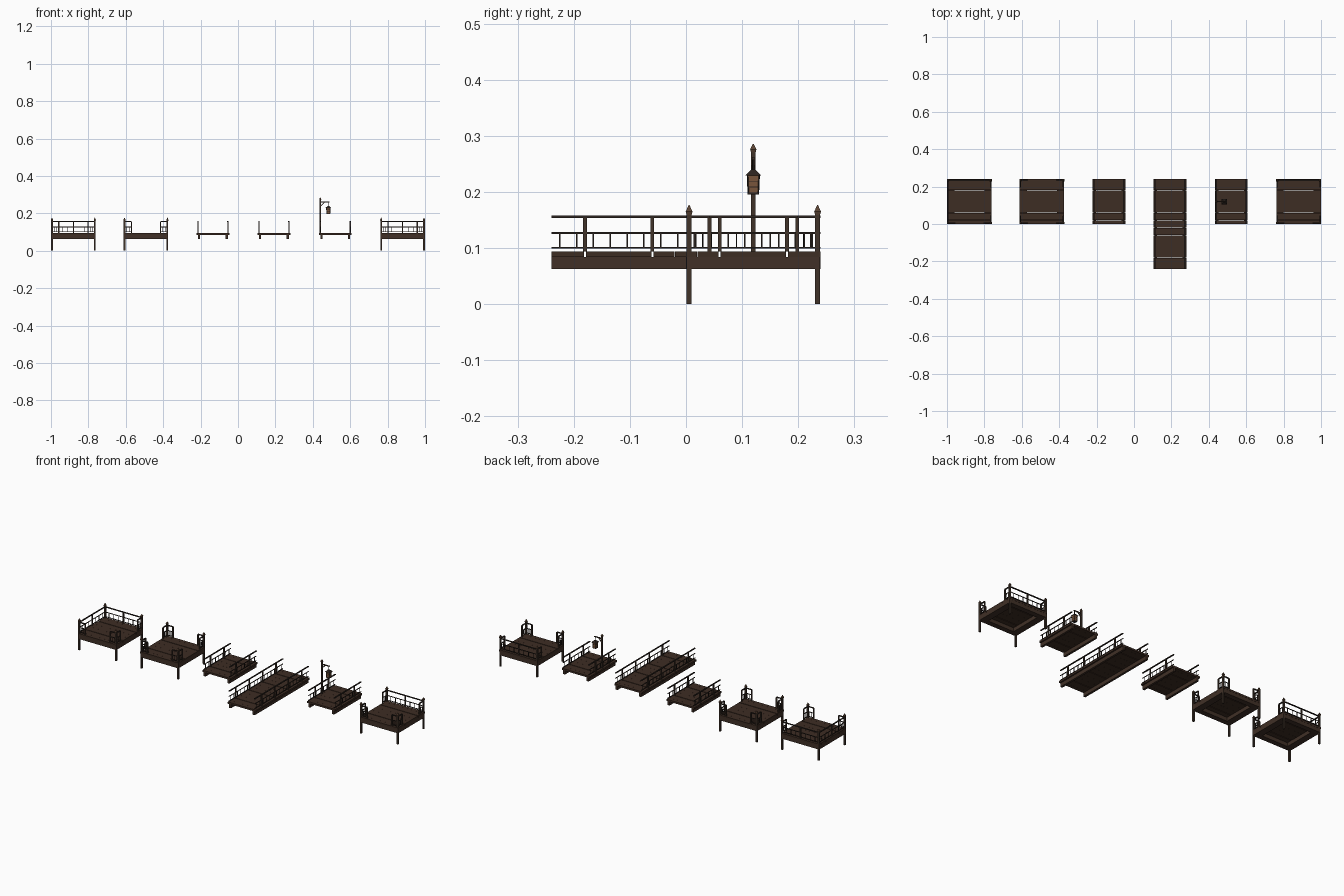
import bpy, bmesh, math
from mathutils import Vector, Matrix

if "Cube" in bpy.data.objects:
    bpy.data.objects.remove(bpy.data.objects["Cube"])


def material(name, col):
    m = bpy.data.materials.new(name)
    m.diffuse_color = (*col, 1)
    m.use_nodes = True
    m.node_tree.nodes["Principled BSDF"].inputs["Base Color"].default_value = m.diffuse_color
    return m


DECK = material("deck brown", (0.048, 0.026, 0.017))
BEAM = material("beam brown", (0.052, 0.030, 0.020))
POST = material("post brown", (0.050, 0.032, 0.022))
RAIL = material("dark rail", (0.026, 0.018, 0.014))
CAP = material("cap brown", (0.10, 0.055, 0.032))
PAPER = material("lantern tan", (0.20, 0.095, 0.045))


class Part:
    """Collects simple solids into one named object."""

    def __init__(self, name, mat):
        self.name, self.mat, self.bm = name, mat, bmesh.new()

    def box(self, x0, x1, y0, y1, z0, z1):
        mat = Matrix.Translation(((x0 + x1) / 2, (y0 + y1) / 2, (z0 + z1) / 2)) @ \
            Matrix.Diagonal((abs(x1 - x0), abs(y1 - y0), abs(z1 - z0), 1))
        bmesh.ops.create_cube(self.bm, size=1, matrix=mat)

    def pole(self, x, y, w, z0, z1):
        self.box(x - w / 2, x + w / 2, y - w / 2, y + w / 2, z0, z1)

    def taper(self, x, y, r0, r1, z0, z1, sides=4):
        mat = Matrix.Translation((x, y, (z0 + z1) / 2)) @ Matrix.Rotation(math.pi / sides, 4, 'Z')
        bmesh.ops.create_cone(self.bm, cap_ends=True, segments=sides, radius1=r0,
                              radius2=r1, depth=z1 - z0, matrix=mat)

    def bar(self, a, b, w):
        a, b = Vector(a), Vector(b)
        rot = (b - a).to_track_quat('Z', 'Y').to_matrix().to_4x4()
        mat = Matrix.Translation((a + b) / 2) @ rot @ Matrix.Diagonal((w, w, (b - a).length, 1))
        bmesh.ops.create_cube(self.bm, size=1, matrix=mat)

    def done(self):
        me = bpy.data.meshes.new(self.name)
        self.bm.to_mesh(me)
        self.bm.free()
        me.materials.append(self.mat)
        ob = bpy.data.objects.new(self.name, me)
        bpy.context.collection.objects.link(ob)


TOP = 0.094          # deck surface height
RAILS = ((0.156, 0.004, 0.007), (0.127, 0.0028, 0.004), (0.101, 0.0028, 0.004))


def planks(name, cx, half, y0, y1):
    """Boards across the deck, with an open gap every third joint."""
    p = Part(name, DECK)
    edges = [y0] + [y0 + 0.02 + 0.04 * i for i in range(round((y1 - y0) / 0.04))] + [y1]
    for i, (a, b) in enumerate(zip(edges, edges[1:])):
        ga = 0.0018 if i % 3 == 2 else 0.0002
        gb = 0.0018 if (i + 1) % 3 == 2 else 0.0002
        p.box(cx - half, cx + half, a + ga * (i > 0), b - gb * (b < y1), TOP - 0.010, TOP)
    p.done()


def railing(posts, bars, start, end, post_at, balusters):
    """Three bars from start to end, posts and short balusters at given distances."""
    s, e = Vector(start), Vector(end)
    d = (e - s).normalized()
    for z, h, w in RAILS:
        n = Vector((-d.y, d.x)) * w / 2
        a, b = s - n, e + n
        bars.box(a.x, b.x, a.y, b.y, z - h / 2, z + h / 2)
    for t in post_at:
        q = s + d * t
        posts.pole(q.x, q.y, 0.0065, TOP, 0.155)
    for t in balusters:
        q = s + d * t
        bars.pole(q.x, q.y, 0.0024, 0.101, 0.127)


def platform(name, cx, closed):
    """Square deck on four legs; closed sides get a full railing, others corner stubs."""
    cy, r = 0.12, 0.1145
    planks(name + "_planks", cx, 0.119, 0, 0.24)
    frame = Part(name + "_frame", BEAM)
    for s in (-1, 1):
        frame.box(cx + s * 0.081, cx + s * 0.119, 0.001, 0.239, 0.063, TOP - 0.010)
        frame.box(cx - 0.081, cx + 0.081, cy + s * 0.090, cy + s * 0.119, 0.063, TOP - 0.010)
    frame.done()
    legs = Part(name + "_corner_posts", POST)
    caps = Part(name + "_post_caps", CAP)
    posts = Part(name + "_rail_posts", POST)
    bars = Part(name + "_rails", RAIL)
    for sx in (-1, 1):
        for sy in (-1, 1):
            x, y = cx + sx * r, cy + sy * r
            legs.pole(x, y, 0.009, 0, 0.161)
            caps.taper(x, y, 0.0062, 0.0085, 0.159, 0.165)
            caps.taper(x, y, 0.0085, 0.001, 0.165, 0.177)
    sides = {"front": ((-r, -r), (r, -r)), "back": ((r, r), (-r, r)),
             "left": ((-r, r), (-r, -r)), "right": ((r, -r), (r, r))}
    for side, (a, b) in sides.items():
        a, b = Vector(a) + Vector((cx, cy)), Vector(b) + Vector((cx, cy))
        if side in closed:
            railing(posts, bars, a, b, [r], [r + 0.03 * k for k in (-3, -2, -1, 1, 2, 3)])
        else:
            d = (b - a).normalized() * 0.0365
            for s, e in ((a, a + d), (b, b - d)):
                railing(posts, bars, s, e, [0.0365], [0.012, 0.024])
    for p in (legs, caps, posts, bars):
        p.done()


def bridge(name, cx, y0, y1):
    """Narrow walkway with two bearers and a railing along each side."""
    planks(name + "_planks", cx, 0.088, y0, y1)
    beams = Part(name + "_bearers", BEAM)
    posts = Part(name + "_rail_posts", POST)
    bars = Part(name + "_rails", RAIL)
    n = round((y1 - y0) / 0.12)
    for s in (-1, 1):
        beams.box(cx + s * 0.068, cx + s * 0.080, y0, y1, 0.063, TOP - 0.010)
        x = cx + s * 0.080
        railing(posts, bars, (x, y0), (x, y1), [0.06 + 0.12 * i for i in range(n)],
                [0.015 + 0.03 * i for i in range(4 * n)])
    for p in (beams, posts, bars):
        p.done()


platform("corner_platform", -0.88, ("back", "left"))
platform("open_platform", -0.492, ())
platform("side_platform", 0.88, ("back",))
bridge("short_bridge", -0.134, 0, 0.24)
bridge("long_bridge", 0.192, -0.24, 0.24)
bridge("lamp_bridge", 0.52, 0, 0.24)

# Lamp post with arm and brace
px, py, lx = 0.440, 0.12, 0.483
post = Part("lamp_post", POST)
post.pole(px, py, 0.008, TOP - 0.010, 0.272)
post.box(px, lx + 0.005, py - 0.0025, py + 0.0025, 0.257, 0.262)
post.bar((px, py, 0.236), (px + 0.021, py, 0.258), 0.004)
post.done()
cap = Part("lamp_post_cap", CAP)
cap.taper(px, py, 0.0055, 0.008, 0.270, 0.276)
cap.taper(px, py, 0.008, 0.001, 0.276, 0.286)
cap.done()

# Hanging lantern
body = Part("lantern_body", PAPER)
body.taper(lx, py, 0.0125, 0.0148, 0.198, 0.230)
body.done()
trim = Part("lantern_roof_and_frame", RAIL)
trim.taper(lx, py, 0.021, 0.005, 0.229, 0.240)
trim.pole(lx, py, 0.0025, 0.239, 0.258)
trim.pole(lx, py, 0.020, 0.196, 0.199)
for z, w in ((0.209, 0.0198), (0.219, 0.0208)):
    trim.pole(lx, py, w, z - 0.0006, z + 0.0006)
for sx in (-1, 1):
    for sy in (-1, 1):
        trim.bar((lx + sx * 0.009, py + sy * 0.009, 0.198),
                 (lx + sx * 0.0105, py + sy * 0.0105, 0.230), 0.0018)
trim.done()
